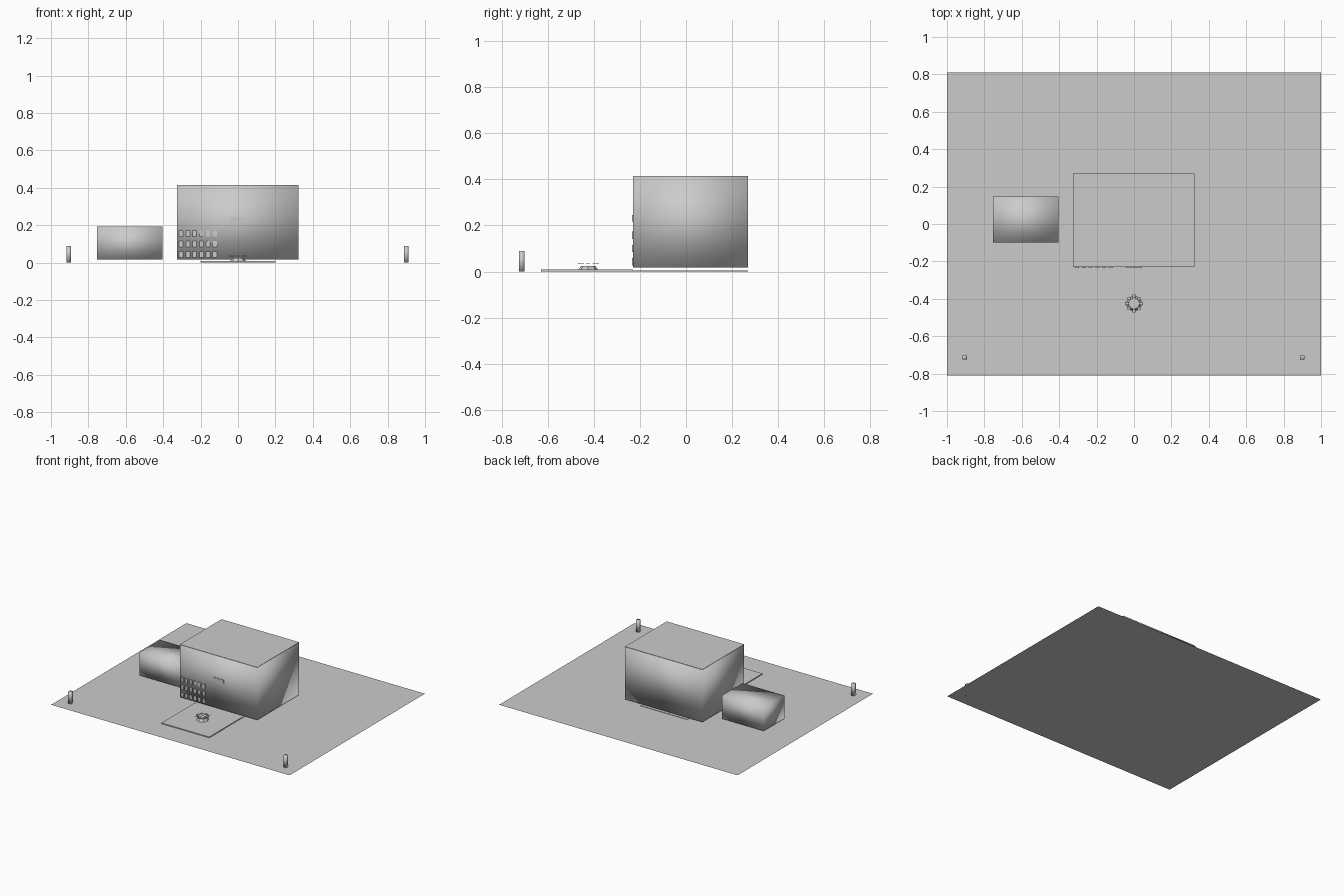
import bpy, bmesh, math

if "Cube" in bpy.data.objects:
    bpy.data.objects.remove(bpy.data.objects["Cube"])

grey = bpy.data.materials.new("plain_grey")
grey.diffuse_color = (0.6, 0.6, 0.6, 1)
grey.use_nodes = True
grey.node_tree.nodes["Principled BSDF"].inputs["Base Color"].default_value = grey.diffuse_color


def finish(name, bm, smooth=False):
    me = bpy.data.meshes.new(name)
    for f in bm.faces:
        f.smooth = smooth
    bm.to_mesh(me)
    bm.free()
    me.materials.append(grey)
    ob = bpy.data.objects.new(name, me)
    bpy.context.collection.objects.link(ob)
    return ob


def add_box(bm, x0, x1, y0, y1, z0, z1):
    for v in bmesh.ops.create_cube(bm, size=1)["verts"]:
        v.co.x = x1 if v.co.x > 0 else x0
        v.co.y = y1 if v.co.y > 0 else y0
        v.co.z = z1 if v.co.z > 0 else z0


def box(name, *bounds, smooth=False):
    bm = bmesh.new()
    add_box(bm, *bounds)
    return finish(name, bm, smooth)


# Flat site
bm = bmesh.new()
bmesh.ops.create_grid(bm, x_segments=1, y_segments=1, size=1)
for v in bm.verts:
    v.co.y *= 0.81
finish("ground_sheet", bm)

# Buildings, softly shaded, with a flat roof skin on the large one
box("main_building", -0.327, 0.323, -0.23, 0.27, 0.017, 0.414, smooth=True)
box("main_roof", -0.327, 0.323, -0.23, 0.27, 0.414, 0.416)
box("annex", -0.755, -0.403, -0.10, 0.147, 0.017, 0.192, smooth=True)

# Forecourt and the floor strip running under the main building
box("forecourt", -0.20, 0.20, -0.63, -0.23, 0.001, 0.008)
box("floor_strip", -0.20, 0.20, -0.23, 0.27, 0.001, 0.004)

# Gate posts
for side, x in (("left", -0.905), ("right", 0.9)):
    box("gate_post_" + side, x - 0.012, x + 0.012, -0.725, -0.702, 0, 0.09,
        smooth=True)

# Front windows: three rows of six, and the entrance panel
bm = bmesh.new()
for row in range(3):
    for col in range(6):
        x, z = -0.304 + col * 0.036, 0.043 + row * 0.057
        add_box(bm, x - 0.011, x + 0.011, -0.235, -0.229, z - 0.016, z + 0.016)
finish("front_windows", bm)
box("entrance_panel", -0.044, 0.042, -0.234, -0.229, 0.217, 0.245)

# Fountain basin: low tapered octagon
bm = bmesh.new()
bmesh.ops.create_cone(bm, cap_ends=True, segments=8, radius1=0.043,
                      radius2=0.03, depth=0.017)
for v in bm.verts:
    v.co.y -= 0.425
    v.co.z += 0.0165
finish("fountain_basin", bm)

# Ring of small plates above the basin
bm = bmesh.new()
for i in range(8):
    a = i * math.pi / 4
    x, y = 0.038 * math.cos(a), -0.425 + 0.038 * math.sin(a)
    add_box(bm, x - 0.009, x + 0.009, y - 0.009, y + 0.009, 0.034, 0.038)
finish("fountain_ring", bm)
